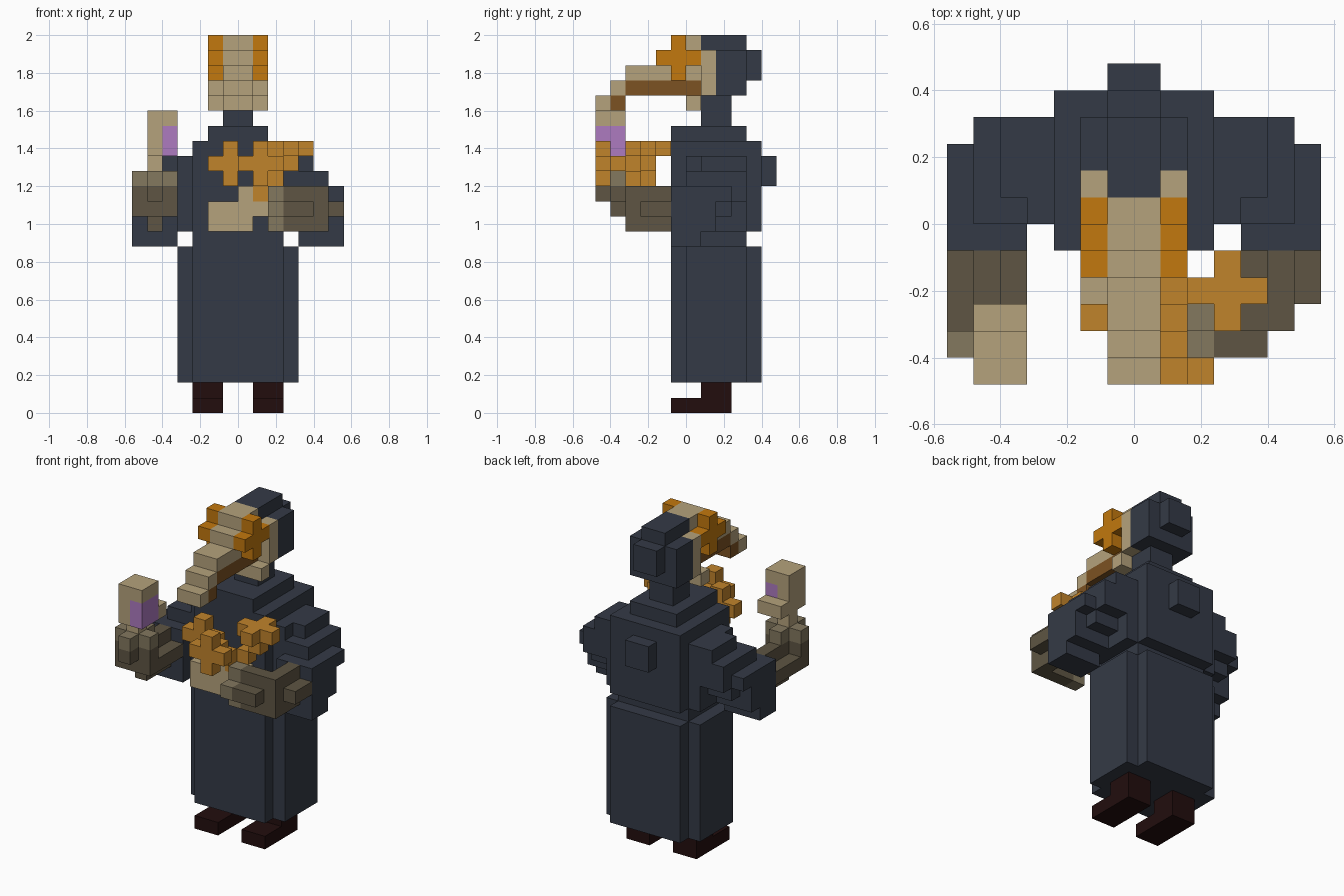
import bpy, bmesh
from mathutils import Matrix, Vector

cube = bpy.data.objects.get("Cube")
if cube:
    bpy.data.objects.remove(cube, do_unlink=True)

U = 0.08  # edge length of one block


def material(name, hex_code):
    srgb = [int(hex_code[i:i + 2], 16) / 255 for i in (0, 2, 4)]
    lin = [c / 12.92 if c <= 0.04045 else ((c + 0.055) / 1.055) ** 2.4 for c in srgb]
    mat = bpy.data.materials.new(name)
    mat.use_nodes = True
    mat.diffuse_color = (*lin, 1)
    mat.node_tree.nodes["Principled BSDF"].inputs["Base Color"].default_value = (*lin, 1)
    return mat


CLOTH = material("slate cloth", "343A46")
TAN = material("tan", "B5A27C")
EYE = material("eye orange", "C2780E")
PETAL = material("petal orange", "C0832B")
PURPLE = material("purple liquid", "AE7BC0")
GLOVE = material("glove brown", "5E5543")
TIP = material("light glove brown", "83785F")
JAW = material("jaw brown", "7C5222")
SHOE = material("shoe dark red", "220D0D")


def part(name, mat, boxes, mirror=False):
    """Blocks given as (x0, x1, y0, y1, z0, z1) in block units."""
    bm = bmesh.new()
    if mirror:
        boxes = boxes + [(-b[1], -b[0], *b[2:]) for b in boxes]
    for b in boxes:
        lo, hi = Vector(b[0::2]) * U, Vector(b[1::2]) * U
        m = Matrix.Translation((lo + hi) / 2) @ Matrix.Diagonal((*(hi - lo), 1))
        bmesh.ops.create_cube(bm, size=1, matrix=m)
    mesh = bpy.data.meshes.new(name)
    bm.to_mesh(mesh)
    bm.free()
    mesh.materials.append(mat)
    obj = bpy.data.objects.new(name, mesh)
    bpy.context.collection.objects.link(obj)
    return obj


# Shoes and robe
part("shoes", SHOE, [(1, 3, -1, 3, 0, 1), (1, 3, 1, 3, 1, 2)], mirror=True)
part("robe_skirt", CLOTH, [(-3, 3, -1, 5, 2, 11), (-4, 4, 0, 4, 2, 11)])
part("robe_torso", CLOTH, [
    (-3, 3, -1, 4, 11, 12),
    (-3, 3, -1, 5, 12, 18),
    (-4, 4, 0, 4, 12, 17),
    (-2, 2, -1, 4, 18, 19),
])
part("back_knot", CLOTH, [(-1, 1, 5, 6, 15, 17)])
part("sleeves", CLOTH, [
    (4, 5, 1, 4, 16, 17),
    (4, 6, 0, 4, 15, 16),
    (4, 6, -1, 4, 14, 15),
    (6, 7, -1, 3, 14, 15),
    (4, 6, -1, 3, 13, 14),
    (4, 7, -1, 2, 12, 14),
    (4, 7, -1, 1, 11, 12),
], mirror=True)

# Head: hood, face, beak and eyes
part("neck", CLOTH, [(-1, 1, 1, 3, 19, 21)])
part("hood", CLOTH, [
    (-2, 2, 2, 4, 21, 24),
    (-1, 1, 1, 4, 24, 25),
    (-1, 1, 4, 5, 22, 24),
])
part("face", TAN, [
    (-2, 2, 1, 2, 21, 24),
    (-1, 1, -1, 1, 22, 25),
    (-1, 1, -2, -1, 22, 24),
    (-2, 2, 0, 1, 20, 21),
])
part("upper_beak", TAN, [
    (-1, 1, -4, -2, 22, 23),
    (-1, 1, -5, -4, 21, 22),
    (-1, 1, -6, -5, 20, 21),
])
part("lower_beak", JAW, [(-1, 1, -4, 1, 21, 22), (-1, 1, -5, -4, 20, 21)])
part("eyes", EYE, [(1, 2, -1, 0, 22, 25), (1, 2, -2, 1, 23, 24)], mirror=True)

# Left arm, bent across the front
part("left_forearm", GLOVE, [
    (4, 7, -3, -1, 13, 14),
    (5, 6, -4, -1, 12, 15),
    (3, 5, -5, -2, 13, 14),
    (3, 5, -4, -3, 12, 15),
])
part("left_hand", TIP, [(2, 3, -5, -2, 13, 14), (2, 3, -4, -3, 12, 15)])

# Right arm, bent upward
part("right_forearm", GLOVE, [
    (-7, -4, -4, -1, 13, 14),
    (-6, -5, -4, -1, 12, 15),
    (-7, -4, -5, -4, 13, 15),
    (-6, -5, -6, -3, 14, 15),
])
part("right_hand", TIP, [(-7, -4, -5, -4, 15, 16), (-6, -5, -6, -3, 15, 16)])

# Cup in the right hand
part("cup", TAN, [
    (-6, -5, -5, -4, 16, 17),
    (-6, -5, -6, -4, 17, 19),
    (-6, -4, -6, -4, 19, 20),
    (-6, -4, -4, -3, 17, 18),
])
part("cup_liquid", PURPLE, [(-5, -4, -6, -4, 17, 19)])

# Bouquet held by the left hand
part("bouquet_wrap", TAN, [
    (-2, 1, -3, -1, 12, 14),
    (1, 2, -3, -1, 13, 14),
    (0, 1, -3, -2, 14, 15),
])
part("right_flower", PETAL, [(-2, 1, -4, -3, 16, 17), (-1, 0, -4, -3, 15, 18)])
part("middle_flower", PETAL, [(0, 3, -6, -5, 16, 17), (1, 2, -6, -5, 15, 18)])
part("left_flower", PETAL, [(2, 5, -3, -2, 17, 18), (3, 4, -4, -1, 17, 18)])
part("flower_stalks", PETAL, [
    (1, 2, -5, -4, 16, 17),
    (1, 2, -4, -3, 15, 16),
    (1, 2, -3, -2, 14, 15),
    (2, 3, -3, -2, 15, 16),
    (3, 4, -3, -2, 16, 17),
    (-1, 0, -3, -2, 15, 16),
])
